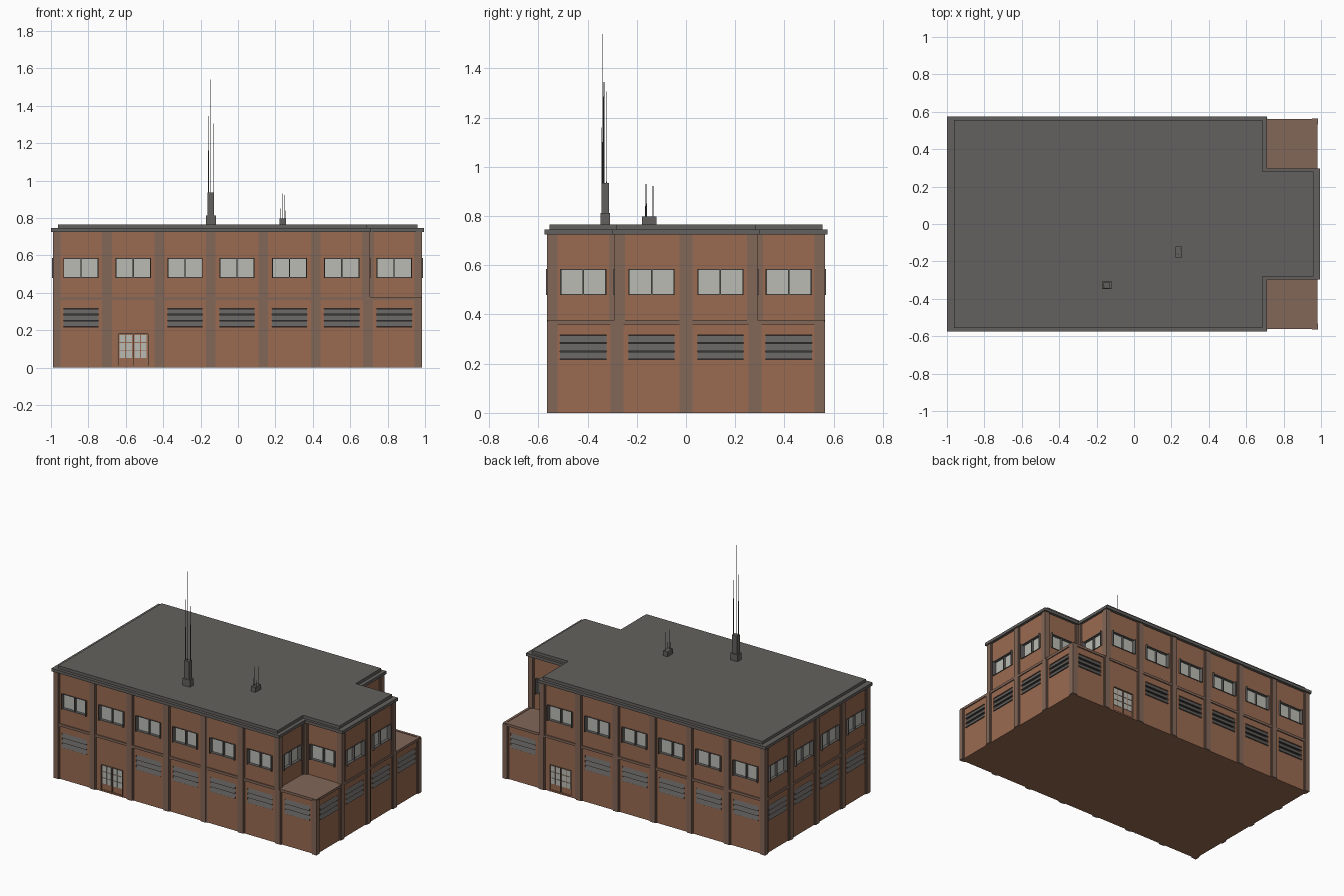
import bpy, bmesh
from mathutils import Vector, Matrix

if "Cube" in bpy.data.objects:
    bpy.data.objects.remove(bpy.data.objects["Cube"])


def mat(name, r, g, b):
    m = bpy.data.materials.new(name)
    m.diffuse_color = (r, g, b, 1)
    m.use_nodes = True
    m.node_tree.nodes["Principled BSDF"].inputs["Base Color"].default_value = m.diffuse_color
    return m


BRICK = mat("brick", 0.32, 0.145, 0.082)
TRIM = mat("brown_trim", 0.225, 0.135, 0.098)
GREY = mat("roof_grey", 0.125, 0.12, 0.112)
DARK = mat("dark_grey", 0.04, 0.038, 0.036)
GLASS = mat("pale_glass", 0.50, 0.50, 0.46)

parts = {}   # part name -> (bmesh, material)


def box(name, material, lo, hi, lean=(0, 0, 0)):
    """Axis aligned box; lean shifts its top edge."""
    bm = parts.setdefault(name, (bmesh.new(), material))[0]
    a = Vector([min(p, q) for p, q in zip(lo, hi)])
    b = Vector([max(p, q) for p, q in zip(lo, hi)])
    mx = Matrix.Translation((a + b) / 2) @ Matrix.Diagonal((*(b - a), 1))
    vs = bmesh.ops.create_cube(bm, size=1, matrix=mx)["verts"]
    for v in vs:
        if v.co.z > (a.z + b.z) / 2:
            v.co += Vector(lean)


def rod(name, x, y, z0, z1, r):
    bm = parts.setdefault(name, (bmesh.new(), GREY))[0]
    bmesh.ops.create_cone(bm, cap_ends=True, segments=6, radius1=r, radius2=r * 0.8,
                          depth=z1 - z0, matrix=Matrix.Translation((x, y, (z0 + z1) / 2)))


class Face:
    """Wall plane: t runs along it, n points outward."""
    def __init__(self, origin, u):
        self.o, self.u, self.n = Vector(origin), Vector(u), Vector((u[1], -u[0]))

    def box(self, name, material, t0, t1, n0, n1, z0, z1, lean=0):
        p = self.o + self.u * t0 + self.n * n0
        q = self.o + self.u * t1 + self.n * n1
        box(name, material, (*p, z0), (*q, z1), (*(self.n * lean), 0))

    def holed_wall(self, a, b, z0, z1, h0, h1, c0, c1):
        for t0, t1, p, q in ((a, h0, z0, z1), (h1, b, z0, z1), (h0, h1, z0, c0), (h0, h1, c1, z1)):
            if q - p > 0.001:
                self.box("brick_walls", BRICK, t0, t1, -0.03, 0, p, q)

    def window(self, a, b):
        m = (a + b) / 2
        l, r, z0, z1 = m - 0.094, m + 0.094, 0.48, 0.585
        self.holed_wall(a, b, 0.37, 0.73, l, r, z0, z1)
        self.box("window_glass", GLASS, l, r, -0.022, -0.016, z0, z1)
        for t0, t1 in ((l, l + 0.005), (r - 0.005, r), (m - 0.003, m + 0.003)):
            self.box("window_frames", GREY, t0, t1, -0.02, 0.014 if t0 != m - 0.003 else 0.0, z0, z1)
        for p in (z0, z1 - 0.004):
            self.box("window_frames", GREY, l, r, -0.02, 0.004, p, p + 0.004)

    def louvre(self, a, b):
        m = (a + b) / 2
        l, r, z0, z1 = m - 0.094, m + 0.094, 0.217, 0.316
        self.holed_wall(a, b, 0, 0.37, l, r, z0, z1)
        self.box("louvre_backs", DARK, l, r, -0.028, -0.022, z0, z1)
        for i in range(3):
            z = z0 + 0.002 + i * 0.033
            self.box("louvre_slats", GREY, l, r, -0.004, 0.006, z, z + 0.029, -0.012)

    def door(self, a, b):
        m = (a + b) / 2
        l, r, z1 = m - 0.08, m + 0.08, 0.182
        self.holed_wall(a, b, 0, 0.37, l, r, 0, z1)
        self.box("door_leaves", BRICK, l, r, -0.02, -0.008, 0, z1)
        for t in (l - 0.003, m - 0.002, r - 0.001):
            self.box("door_frames", TRIM, t, t + 0.004, -0.01, 0.002, 0, z1)
        self.box("door_frames", TRIM, l, r, -0.01, 0.002, z1 - 0.003, z1 + 0.002)
        # panes: two leaves of two by three
        for leaf in (l + 0.006, m + 0.006):
            for c in range(2):
                for k in range(3):
                    t, z = leaf + c * 0.035, 0.052 + k * 0.042
                    self.box("door_panes", GLASS, t, t + 0.031, -0.01, -0.005, z, z + 0.038)

    def pilasters(self, edges, z0, z1):
        lo, hi = edges[0] - 0.01, edges[-1] + 0.01
        for e in edges:
            for w, d in ((0.026, 0.005), (0.018, 0.01)):
                end = e in (edges[0], edges[-1])
                t0, t1 = max(lo, e - w - 0.006 * end), min(hi, e + w + 0.006 * end)
                self.box("pilasters", TRIM, t0, t1, -0.01, d, z0, z1)

    def storey(self, edges, upper, door_bay=None):
        for i, (a, b) in enumerate(zip(edges, edges[1:])):
            if upper:
                self.window(a, b)
            elif i == door_bay:
                self.door(a, b)
            else:
                self.louvre(a, b)
        self.pilasters(edges, *((0.37, 0.73) if upper else (0, 0.37)))
        if not upper:
            self.box("floor_bands", TRIM, edges[0] - 0.006, edges[-1] + 0.006, -0.01, 0.007, 0.36, 0.377)


XL, XS, XR, Y, YS = -0.98, 0.695, 0.975, 0.555, 0.28
long_edges = [XL, -0.70, -0.42, -0.145, 0.135, 0.415, XS, XR]
side_edges = [-Y, -YS, 0, YS, Y]

front = Face((0, -Y), (1, 0))
back = Face((0, Y), (-1, 0))
right = Face((XR, 0), (0, 1))
left = Face((XL, 0), (0, -1))
step = Face((XS, 0), (0, 1))
back_edges = [-x for x in reversed(long_edges)]

# ground floor: full rectangle
front.storey(long_edges, False, 1)
back.storey(back_edges, False, 1)
right.storey(side_edges, False)
left.storey(side_edges, False)

# upper floor: main block with a narrower wing on the right
front.storey(long_edges[:-1], True)
back.storey(back_edges[1:], True)
left.storey(side_edges, True)
right.storey(side_edges[1:4], True)
step.storey(side_edges[:2], True)
step.storey(side_edges[3:], True)
Face((0, -YS), (1, 0)).storey([XS, XR], True)
Face((0, YS), (-1, 0)).storey([-XR, -XS], True)

# floor, ceiling slab and the two terraces
box("ground_slab", BRICK, (XL, -Y, 0), (XR, Y, 0.01))
box("terrace_slab", TRIM, (XL + 0.01, -Y, 0.358), (XR, Y, 0.374))

# stepped flat roof
for name, x0, xs, x1, y, ys, z0, z1 in (
        ("roof_cornice", -1.0, 0.712, 0.994, 0.575, 0.298, 0.725, 0.745),
        ("roof_top", -0.963, 0.687, 0.96, 0.555, 0.282, 0.745, 0.765)):
    box(name, GREY, (x0, -y, z0), (xs, y, z1))
    box(name, GREY, (xs, -ys, z0), (x1, ys, z1))

# tall antenna stack
box("tall_antenna_base", GREY, (-0.172, -0.348, 0.765), (-0.118, -0.308, 0.812))
box("tall_antenna_base", GREY, (-0.164, -0.344, 0.812), (-0.127, -0.312, 0.935))
for x, y, z in ((-0.160, -0.333, 1.345), (-0.145, -0.338, 1.54), (-0.130, -0.324, 1.305), (-0.156, -0.342, 1.16)):
    rod("tall_antenna_rods", x, y, 0.93, z, 0.002)

# small antenna box
box("small_antenna_base", GREY, (0.223, -0.178, 0.765), (0.256, -0.120, 0.798))
for x, y, z in ((0.236, -0.163, 0.93), (0.250, -0.134, 0.922), (0.228, -0.160, 0.85), (0.253, -0.165, 0.84)):
    rod("small_antenna_rods", x, y, 0.79, z, 0.002)

for name, (bm, material) in parts.items():
    me = bpy.data.meshes.new(name)
    bm.to_mesh(me)
    bm.free()
    me.materials.append(material)
    bpy.context.collection.objects.link(bpy.data.objects.new(name, me))
